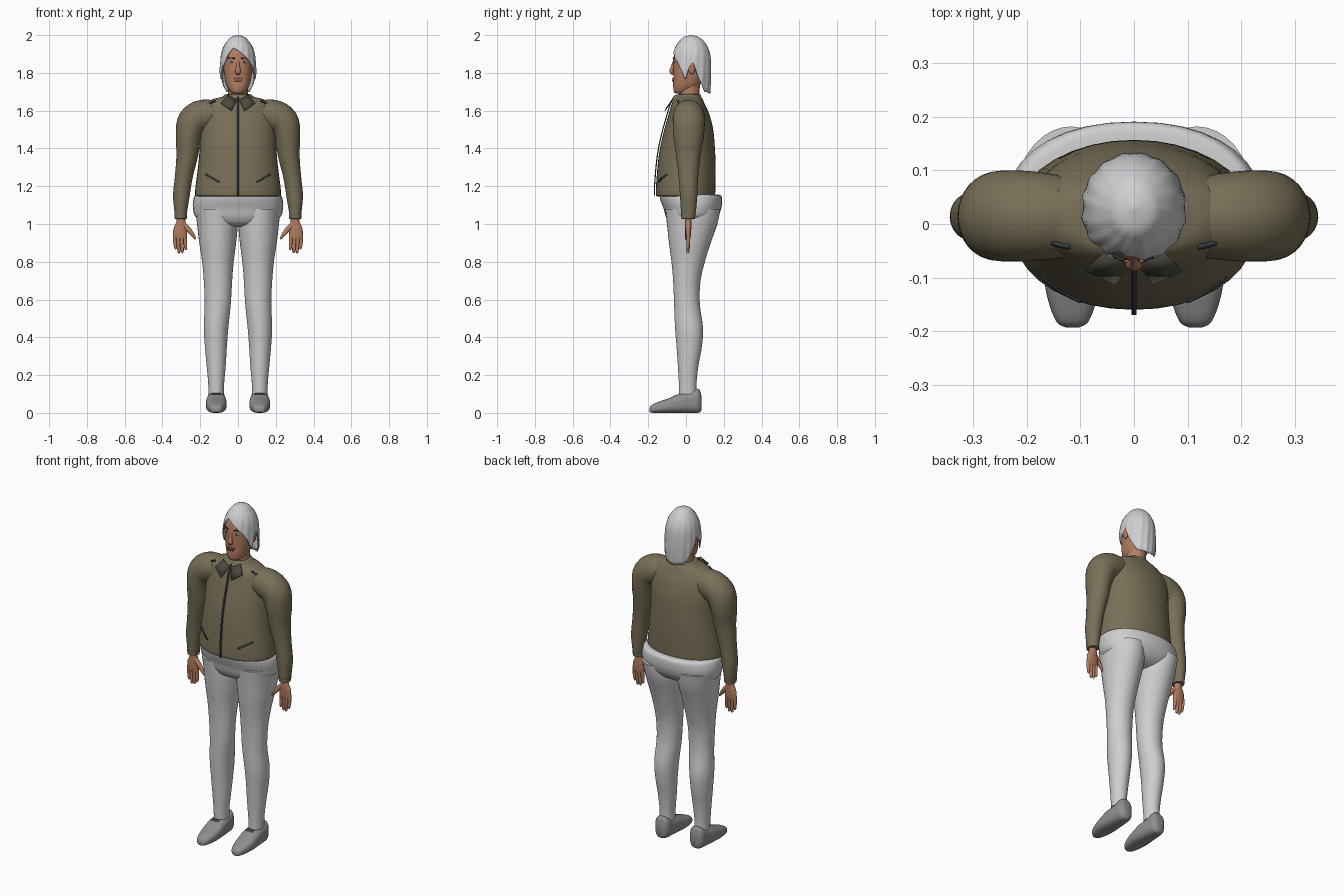
import bpy, bmesh
from math import sin, cos, pi, radians, copysign
from mathutils import Vector

cube = bpy.data.objects.get("Cube")
if cube:
    bpy.data.objects.remove(cube)

X, Y, Z = Vector((1, 0, 0)), Vector((0, 1, 0)), Vector((0, 0, 1))


def material(name, *rgb):
    mat = bpy.data.materials.new(name)
    mat.use_nodes = True
    mat.diffuse_color = (*rgb, 1)
    mat.node_tree.nodes["Principled BSDF"].inputs["Base Color"].default_value = (*rgb, 1)
    return mat


skin = material("skin", .46, .21, .12)
lips = material("lips", .34, .12, .08)
silver = material("silver hair", .62, .62, .64)
olive = material("olive cloth", .19, .16, .095)
dark_olive = material("dark olive cloth", .075, .07, .05)
charcoal = material("charcoal trim", .04, .045, .055)
pale = material("pale trousers", .62, .62, .62)
shoe_grey = material("shoe grey", .27, .28, .265)
eye_white = material("eye white", .75, .74, .72)


def finish(name, bm, mat, angle=50):
    bmesh.ops.recalc_face_normals(bm, faces=bm.faces)
    mesh = bpy.data.meshes.new(name)
    bm.to_mesh(mesh)
    bm.free()
    mesh.materials.append(mat)
    mesh.shade_smooth()
    mesh.set_sharp_from_angle(angle=radians(angle))
    obj = bpy.data.objects.new(name, mesh)
    bpy.context.collection.objects.link(obj)
    return obj


def spline(points, steps=4):
    """Smooth curve through tuples of any length."""
    out = []
    last = len(points) - 1
    for i in range(last):
        a, b, c, d = (points[min(max(i + k, 0), last)] for k in (-1, 0, 1, 2))
        for s in range(steps):
            t = s / steps
            out.append(tuple(q + .5 * t * (r - p + t * (2*p - 5*q + 4*r - w + t * (3*q - p - 3*r + w)))
                             for p, q, r, w in zip(a, b, c, d)))
    return out + [points[-1]]


def ring(center, u, v, power=2, count=36):
    def bend(value):
        return copysign(abs(value) ** (2 / power), value)
    angles = [2 * pi * i / count for i in range(count)]
    return [center + u * bend(cos(a)) + v * bend(sin(a)) for a in angles]


def loft(name, rings, mat, close_end=True):
    bm = bmesh.new()
    rows = [[bm.verts.new(p) for p in r] for r in rings]
    for low, high in zip(rows, rows[1:]):
        for i in range(len(low)):
            bm.faces.new((low[i - 1], low[i], high[i], high[i - 1]))
    bm.faces.new(rows[0])
    if close_end:
        bm.faces.new(rows[-1])
    return finish(name, bm, mat)


def body(name, stations, mat, side=1, power=2):
    """Stack of level sections: z, x from, x to, y front, y back."""
    rings = [ring(Vector((side * (a + b) / 2, (f + k) / 2, z)), X * (b - a) / 2, Y * (k - f) / 2, power)
             for z, a, b, f, k in stations]
    return loft(name, rings, mat)


def centred(stations):
    return spline([(z, -r, r, f, k) for z, r, f, k in stations])


def tube(name, stations, mat, side=1, count=24):
    """Sweep along x, y, z with a radius across and a radius in depth."""
    pts = [Vector((side * s[0], s[1], s[2])) for s in stations]
    rings = []
    for i, (p, s) in enumerate(zip(pts, stations)):
        tangent = pts[min(i + 1, len(pts) - 1)] - pts[max(i - 1, 0)]
        u = tangent.cross(Y).normalized()
        rings.append(ring(p, u * s[3], tangent.cross(u).normalized() * s[4], 2, count))
    return loft(name, rings, mat)


def section(stations, z):
    rows = sorted(stations)
    for low, high in zip(rows, rows[1:]):
        if low[0] <= z <= high[0]:
            t = (z - low[0]) / max(high[0] - low[0], 1e-6)
            return [p + (q - p) * t for p, q in zip(low, high)]
    return rows[0] if z < rows[0][0] else rows[-1]


def front_y(stations, x, z):
    _, a, b, f, k = section(stations, z)
    return (f + k) / 2 - (k - f) / 2 * max(0, 1 - (x / b) ** 2) ** .5


def strip(name, stations, start, end, width, mat, lift=.004):
    """Thin band lying on the front of a body between two x, z points."""
    a, b = Vector(start), Vector(end)
    across = Vector((a.y - b.y, b.x - a.x)).normalized() * width / 2
    bm = bmesh.new()
    rows = []
    for i in range(13):
        p = a.lerp(b, i / 12)
        rows.append([bm.verts.new((q.x, front_y(stations, q.x, q.y) - lift, q.y))
                     for q in (p - across, p + across)])
    for r, s in zip(rows, rows[1:]):
        bm.faces.new((r[0], r[1], s[1], s[0]))
    obj = finish(name, bm, mat)
    solid = obj.modifiers.new("thickness", "SOLIDIFY")
    solid.thickness, solid.offset = .006, 0
    return obj


def ellipsoid(name, center, size, mat):
    bm = bmesh.new()
    bmesh.ops.create_uvsphere(bm, u_segments=20, v_segments=12, radius=1)
    for v in bm.verts:
        v.co = Vector([c + s * k for c, s, k in zip(center, size, v.co)])
    return finish(name, bm, mat)


# Jacket
torso = centred([(1.152, .2, -.13, .135), (1.147, .222, -.153, .15), (1.17, .228, -.16, .155),
                 (1.3, .212, -.151, .157), (1.4, .203, -.138, .153), (1.5, .2, -.115, .144),
                 (1.58, .195, -.092, .124), (1.63, .18, -.078, .102), (1.66, .135, -.064, .088),
                 (1.673, .085, -.055, .08), (1.685, .07, -.05, .076), (1.687, .06, -.04, .066)])
body("jacket_body", torso, olive, power=2.1)
strip("zipper", torso, (0, 1.15), (0, 1.672), .009, charcoal, .008)

# Neck and head
body("neck", centred([(1.64, .055, -.035, .07), (1.7, .054, -.038, .072), (1.77, .052, -.03, .075)]), skin)
head = centred([(1.692, .022, -.054, -.005), (1.7, .04, -.064, .03), (1.73, .059, -.068, .07),
                (1.77, .07, -.067, .09), (1.82, .076, -.068, .105), (1.87, .079, -.067, .11),
                (1.92, .074, -.056, .105), (1.96, .053, -.028, .085), (1.98, .02, .01, .05)])
body("head", head, skin, power=2.15)
tube("nose", spline([(0, -.06, 1.87, .007, .006), (0, -.07, 1.835, .009, .009),
                     (0, -.077, 1.808, .015, .011), (0, -.067, 1.793, .01, .007)]), skin)
strip("upper_lip", head, (-.024, 1.768), (.024, 1.768), .008, lips)
strip("lower_lip", head, (-.018, 1.759), (.018, 1.759), .008, lips)

# Trousers: hips
body("trouser_hips", centred([(1.156, .2, -.11, .16), (1.15, .228, -.138, .186), (1.12, .238, -.133, .191),
                              (1.08, .238, -.118, .186), (1.035, .222, -.105, .165),
                              (1.0, .15, -.08, .12), (.985, .04, -.03, .04)]), pale, power=2.2)

leg = spline([(1.08, .01, .225, -.11, .182), (1.0, .002, .217, -.101, .166), (.9, .01, .205, -.09, .131),
              (.8, .023, .19, -.077, .1), (.7, .031, .181, -.068, .077), (.58, .038, .176, -.063, .073),
              (.45, .051, .181, -.058, .09), (.35, .059, .175, -.05, .084), (.25, .065, .166, -.043, .066),
              (.16, .073, .158, -.038, .056), (.1, .075, .156, -.036, .056)])
sleeve = spline([(.09, .012, 1.578, .07, .07), (.18, .014, 1.575, .084, .083), (.24, .015, 1.54, .082, .085),
                 (.262, .014, 1.46, .068, .08), (.268, .012, 1.37, .058, .066), (.287, .013, 1.25, .047, .052),
                 (.3, .014, 1.15, .044, .046), (.303, .013, 1.07, .034, .04), (.303, .012, 1.035, .03, .036)])
cuff = [(.303, .012, z, r, r + .004) for z, r in ((1.052, .026), (1.05, .034), (1.028, .032), (1.026, .024))]
palm = spline([(.302, .012, 1.05, .022, .02), (.302, .012, 1.01, .024, .017), (.305, .012, .975, .036, .016),
               (.307, .012, .935, .036, .013), (.307, .011, .918, .03, .008)])
thumb = spline([(.29, .01, 1.0, .014, .012), (.262, .007, .97, .014, .012),
                (.24, .004, .942, .01, .01), (.224, .002, .92, .004, .004)])
shoe = spline([(-.193, .012, .004, .025), (-.182, .03, .001, .042), (-.14, .046, 0, .06), (-.09, .054, 0, .078),
               (-.04, .054, 0, .1), (.02, .049, 0, .112), (.058, .045, 0, .128), (.074, .036, .004, .118),
               (.083, .022, .015, .08)])

# Paired parts
for side, label in ((1, "left"), (-1, "right")):
    body(label + "_trouser_leg", leg, pale, side)
    tube(label + "_sleeve", sleeve, olive, side, 32)
    tube(label + "_cuff", cuff, olive, side)
    tube(label + "_palm", palm, skin, side)
    tube(label + "_thumb", thumb, skin, side, 12)
    for i, tip in enumerate((.862, .846, .845, .865)):
        root = .28 + .018 * i
        end = .277 + .018 * i
        finger = [(root, .012, .945, .01, .011), (root, .012, .91, .0095, .01),
                  (end, .01, tip + .012, .008, .008), (end, .009, tip, .003, .003)]
        tube(f"{label}_finger_{i + 1}", spline(finger), skin, side, 12)

    loft(label + "_shoe", [ring(Vector((side * .115, y, (a + b) / 2)), X * w, Z * (b - a) / 2, 2.7)
                           for y, w, a, b in shoe], shoe_grey)
    # Shoe tongue plate
    bm = bmesh.new()
    bm.faces.new([bm.verts.new((side * .115 + dx, y, z)) for dx, y, z in
                  ((-.025, -.06, .096), (.025, -.06, .096), (.025, -.04, .105), (-.025, -.04, .105))])
    finish(label + "_shoe_tongue", bm, charcoal)

    # Collar flap, pocket slit and shoulder seam
    bm = bmesh.new()
    bm.faces.new([bm.verts.new((side * x, y, z)) for x, y, z in
                  ((.09, -.085, 1.637), (.057, -.054, 1.682), (.006, -.07, 1.655), (.035, -.11, 1.598))])
    flap = finish(label + "_collar_flap", bm, dark_olive)
    flap.modifiers.new("thickness", "SOLIDIFY").thickness = .005
    strip(label + "_pocket", torso, (side * .1, 1.222), (side * .17, 1.263), .008, charcoal)
    strip(label + "_shoulder_seam", torso, (side * .12, 1.652), (side * .175, 1.628), .005, charcoal, .006)

    # Eye, brow and ear
    eye_y = front_y(head, .033, 1.857)
    ellipsoid(label + "_eye", (side * .033, eye_y + .002, 1.857), (.014, .006, .006), eye_white)
    ellipsoid(label + "_iris", (side * .033, eye_y - .002, 1.857), (.005, .0035, .005), charcoal)
    strip(label + "_brow", head, (side * .017, 1.877), (side * .052, 1.88), .006, charcoal, .003)
    ellipsoid(label + "_ear", (side * .084, .03, 1.832), (.011, .02, .04), skin)

# Hair: swept cap whose hem follows the parting, ears and nape
cap = centred([(2.0, .004, .026, .034), (1.99, .036, -.012, .068), (1.97, .056, -.034, .092),
               (1.94, .076, -.055, .113), (1.9, .089, -.069, .127), (1.85, .095, -.076, .132),
               (1.8, .098, -.076, .133), (1.75, .096, -.07, .132), (1.69, .086, -.06, .128)])
hem = [(-180, 1.69), (-135, 1.7), (-112, 1.77), (-95, 1.86), (-82, 1.82), (-70, 1.76), (-58, 1.83),
       (-42, 1.88), (-20, 1.935), (0, 1.92), (25, 1.888), (45, 1.855), (60, 1.815), (70, 1.76),
       (82, 1.82), (95, 1.86), (112, 1.77), (135, 1.7), (180, 1.69)]
rings = []
for step in range(25):
    t = step / 24
    row = []
    for i in range(96):
        degrees = -180 + i * 360 / 96
        z = 2 - (2 - section(hem, degrees)[1]) * t ** 1.8
        _, _, r, f, k = section(cap, z)
        a = radians(degrees)
        lock = 1 + .018 * t * sin(16 * a + 5 * t)
        row.append(Vector((r * lock * sin(a), (f + k) / 2 - (k - f) / 2 * lock * cos(a), z)))
    rings.append(row)
hair = loft("hair", rings, silver, close_end=False)
hair.modifiers.new("thickness", "SOLIDIFY").thickness = .006
